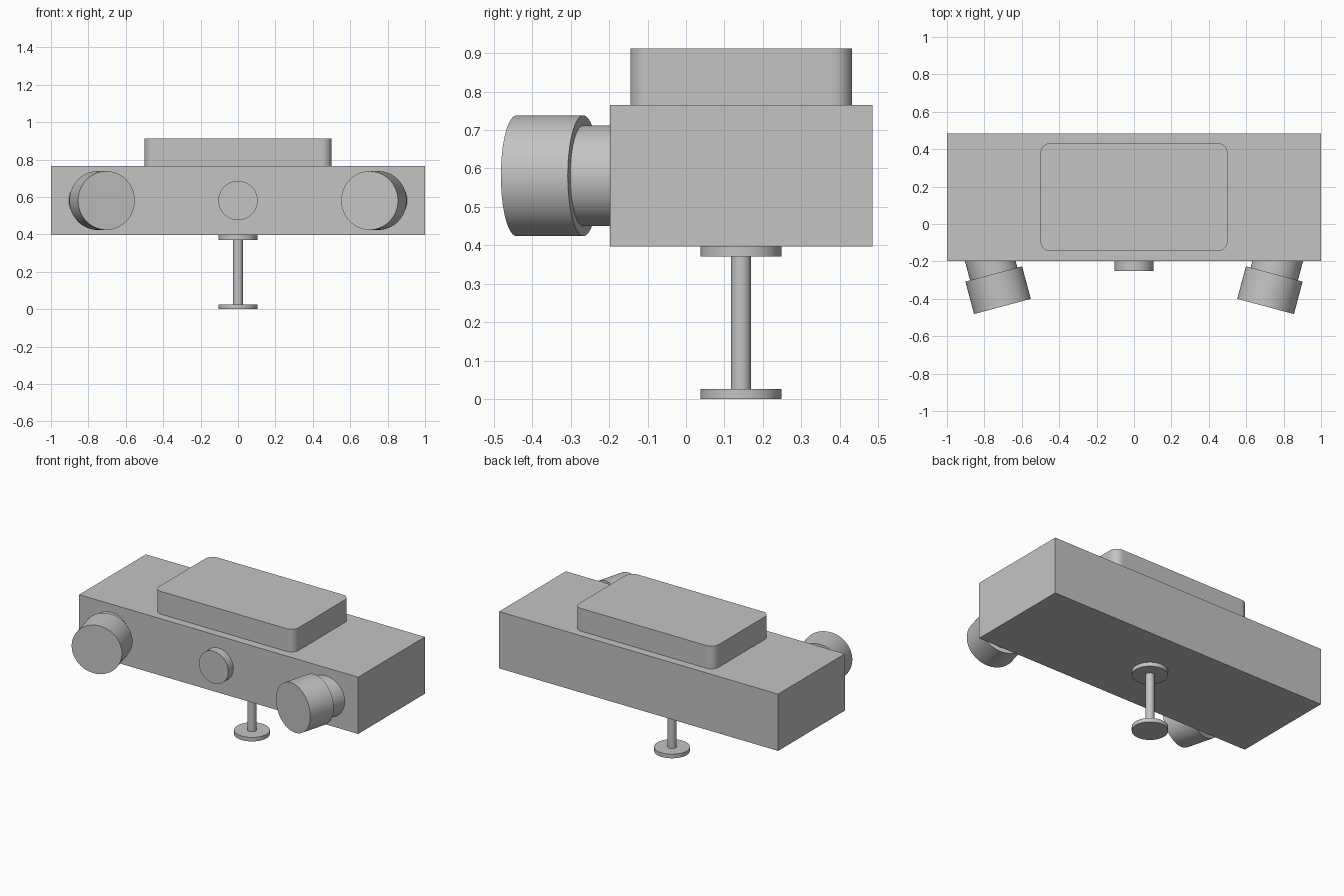
import bpy
import math
from mathutils import Vector

cube = bpy.data.objects.get("Cube")
if cube:
    bpy.data.objects.remove(cube, do_unlink=True)

# Single grey material
grey = bpy.data.materials.new("plain grey")
grey.use_nodes = True
colour = (0.55, 0.55, 0.55, 1)
grey.diffuse_color = colour
grey.node_tree.nodes["Principled BSDF"].inputs["Base Color"].default_value = colour


def finish(name):
    obj = bpy.context.object
    obj.name = name
    obj.data.materials.append(grey)
    return obj


def box(name, low, high):
    low, high = Vector(low), Vector(high)
    bpy.ops.mesh.primitive_cube_add(size=1, location=(low + high) / 2)
    obj = finish(name)
    obj.scale = high - low
    bpy.ops.object.transform_apply(location=False, rotation=False, scale=True)
    return obj


def rod(name, start, end, radius):
    start, end = Vector(start), Vector(end)
    axis = end - start
    bpy.ops.mesh.primitive_cylinder_add(
        vertices=64, radius=radius, depth=axis.length, location=(start + end) / 2,
        rotation=axis.to_track_quat('Z', 'Y').to_euler())
    obj = finish(name)
    bpy.ops.object.shade_smooth_by_angle(angle=math.radians(30))
    return obj


# Main housing
box("body", (-1, -0.198, 0.397), (1, 0.485, 0.765))

# Top housing with rounded upright corners
top = box("top_housing", (-0.5, -0.145, 0.765), (0.5, 0.432, 0.912))
weights = top.data.attributes.new("bevel_weight_edge", 'FLOAT', 'EDGE')
for edge in top.data.edges:
    a, b = (top.data.vertices[i].co for i in edge.vertices)
    weights.data[edge.index].value = 1.0 if abs(a.z - b.z) > 0.01 else 0.0
bevel = top.modifiers.new("rounded_corners", 'BEVEL')
bevel.limit_method = 'WEIGHT'
bevel.width = 0.052
bevel.segments = 10
bpy.ops.object.shade_smooth_by_angle(angle=math.radians(30))

# Two lenses, toed in towards the middle
tilt = math.radians(15)
for side, label in ((1, "left"), (-1, "right")):
    forward = Vector((-side * math.sin(tilt), -math.cos(tilt), 0))
    rear = Vector((side * 0.75, -0.267, 0.581))
    rod(label + "_lens_barrel", rear - forward * 0.12, rear + forward * 0.01, 0.131)
    rod(label + "_lens_hood", rear, rear + forward * 0.18, 0.157)

# Centre sensor on the front
rod("centre_sensor", (0, -0.19, 0.581), (0, -0.25, 0.581), 0.105)

# Stand under the body
y = 0.143
rod("foot_plate", (0, y, 0), (0, y, 0.026), 0.105)
rod("stand_post", (0, y, 0.02), (0, y, 0.38), 0.026)
rod("mount_plate", (0, y, 0.371), (0, y, 0.397), 0.105)
